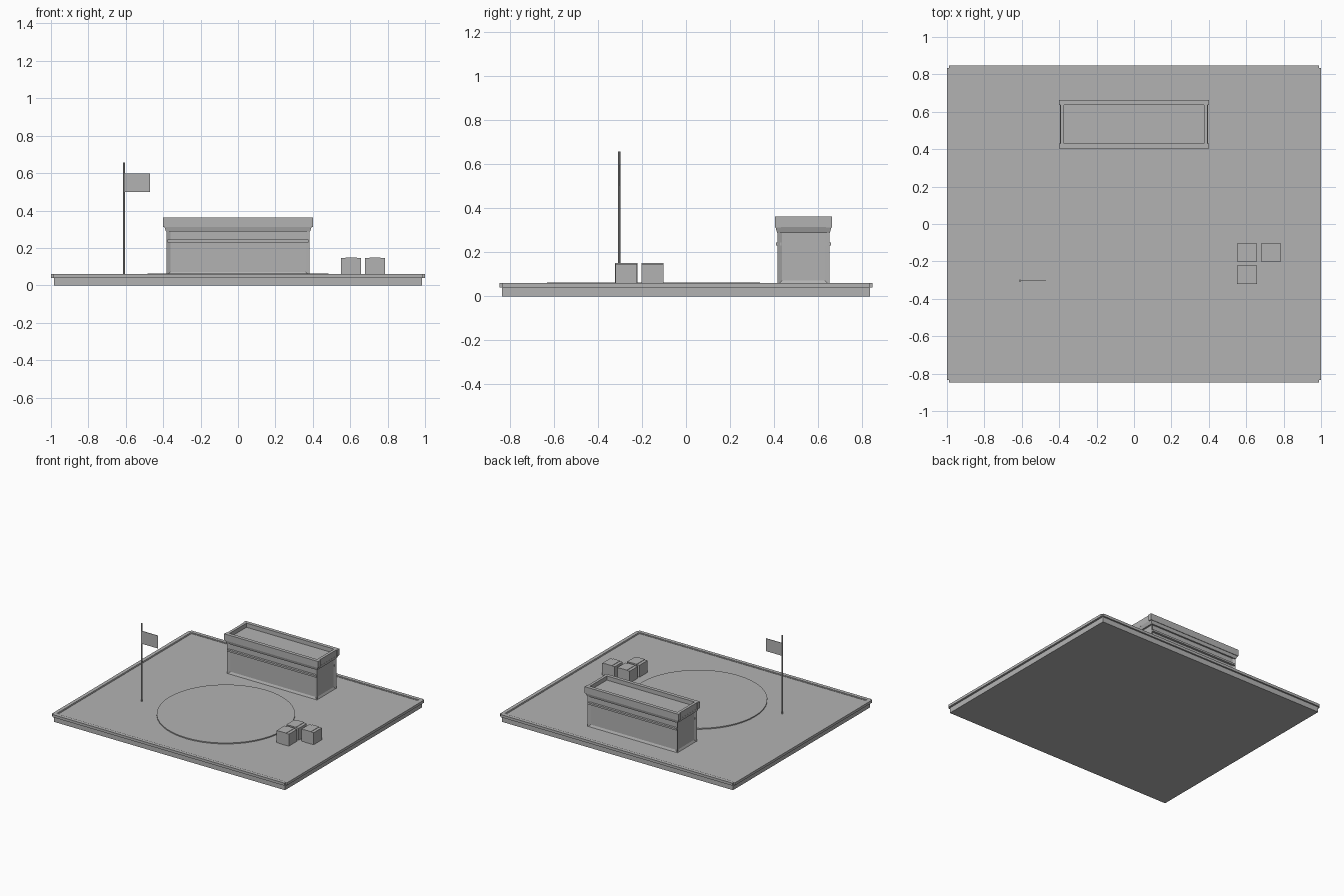
import bpy, bmesh, math
from mathutils import Matrix, Vector

cube = bpy.data.objects.get("Cube")
if cube:
    bpy.data.objects.remove(cube, do_unlink=True)

# One plain grey for everything
GREY = (0.45, 0.45, 0.45, 1)
grey = bpy.data.materials.new("concrete grey")
grey.use_nodes = True
grey.diffuse_color = GREY
grey.node_tree.nodes["Principled BSDF"].inputs["Base Color"].default_value = GREY


def finish(name, bm):
    mesh = bpy.data.meshes.new(name)
    bm.to_mesh(mesh)
    bm.free()
    mesh.materials.append(grey)
    obj = bpy.data.objects.new(name, mesh)
    bpy.context.scene.collection.objects.link(obj)
    return obj


def add_box(bm, x, y, z):
    """Add a box given its (low, high) limits on each axis."""
    limits = (x, y, z)
    size = Matrix.Diagonal([hi - lo for lo, hi in limits] + [1])
    mid = Matrix.Translation([(hi + lo) / 2 for lo, hi in limits])
    return bmesh.ops.create_cube(bm, size=1, matrix=mid @ size)["verts"]


def box(name, x, y, z):
    bm = bmesh.new()
    add_box(bm, x, y, z)
    return finish(name, bm)


def frame(name, cx, cy, hx, hy, width, z, step=0.0):
    """Four rails around a rectangle; step sets the side rails back."""
    bm = bmesh.new()
    for s in (-1, 1):
        ys = sorted((cy + s * hy, cy + s * (hy - width)))
        add_box(bm, (cx - hx, cx + hx), ys, z)
        xs = sorted((cx + s * (hx - step), cx + s * (hx - width)))
        add_box(bm, xs, (cy - hy + width, cy + hy - width), z)
    return finish(name, bm)


def cylinder(name, x, y, z, radius, sides):
    bm = bmesh.new()
    bmesh.ops.create_cone(bm, cap_ends=True, segments=sides, radius1=radius,
                          radius2=radius, depth=z[1] - z[0],
                          matrix=Matrix.Translation((x, y, sum(z) / 2)))
    obj = finish(name, bm)
    bpy.ops.object.select_all(action="DESELECT")
    obj.select_set(True)
    bpy.context.view_layer.objects.active = obj
    bpy.ops.object.shade_smooth_by_angle(angle=math.radians(40))
    return obj


# Ground slab with an overhanging rim
FLOOR = 0.055
box("ground_slab", (-0.985, 0.985), (-0.835, 0.835), (0, FLOOR - 0.002))
bm = bmesh.new()
for s in (-1, 1):
    add_box(bm, (-0.988, 0.988), sorted((s * 0.847, s * 0.82)), (0.04, 0.06))
    add_box(bm, sorted((s, s * 0.973)), (-0.833, 0.833), (0.04, 0.06))
finish("ground_rim", bm)
frame("rim_inner_step", 0, 0, 0.975, 0.822, 0.01, (0.045, 0.0575))

# Paving made of separate flat tiles
bm = bmesh.new()
bmesh.ops.create_grid(bm, x_segments=10, y_segments=8, size=1,
                      matrix=Matrix.Translation((0, 0, FLOOR)) @ Matrix.Diagonal((0.967, 0.814, 1, 1)))
bmesh.ops.split_edges(bm, edges=bm.edges[:])
finish("paving_tiles", bm)

# Round landing pad
cylinder("landing_pad", 0, -0.148, (0.045, 0.063), 0.483, 48)

# Building walls with inset panels on all four sides
BY = 0.533
bm = bmesh.new()
add_box(bm, (-0.383, 0.383), (BY - 0.118, BY + 0.118), (0.05, 0.31))
walls = [f for f in bm.faces if abs(f.normal.z) < 0.5]
for wall in walls:
    bmesh.ops.inset_region(bm, faces=[wall], thickness=0.03, depth=0)
    bmesh.ops.translate(bm, verts=wall.verts[:], vec=wall.normal * -0.01)
finish("building_walls", bm)

# Ledge across the front and the back
for name, s in (("front_ledge", -1), ("back_ledge", 1)):
    box(name, (-0.378, 0.378), sorted((BY + s * 0.1, BY + s * 0.125)), (0.23, 0.244))

# Flared cornice: the top of a short block spreads outward
bm = bmesh.new()
for v in add_box(bm, (-0.385, 0.385), (BY - 0.12, BY + 0.12), (0.288, 0.315)):
    if v.co.z > 0.3:
        v.co += Vector((math.copysign(0.01, v.co.x), math.copysign(0.007, v.co.y - BY), 0))
finish("cornice", bm)
frame("roof_parapet", 0, BY, 0.4, 0.13, 0.027, (0.312, 0.362), step=0.006)
box("roof_deck", (-0.375, 0.375), (BY - 0.105, BY + 0.105), (0.3, 0.33))

# Supply crates with a raised strap over each
for i, (x, y) in enumerate(((0.605, -0.152), (0.733, -0.152), (0.605, -0.271))):
    bm = bmesh.new()
    add_box(bm, (x - 0.053, x + 0.053), (y - 0.049, y + 0.049), (FLOOR, 0.147))
    add_box(bm, (x - 0.03, x + 0.03), (y - 0.051, y + 0.051), (FLOOR, 0.15))
    finish(f"crate_{i + 1}", bm)

# Flagpole and flag
cylinder("flagpole", -0.609, -0.303, (FLOOR, 0.657), 0.006, 8)
box("flag", (-0.606, -0.47), (-0.305, -0.301), (0.5, 0.598))
